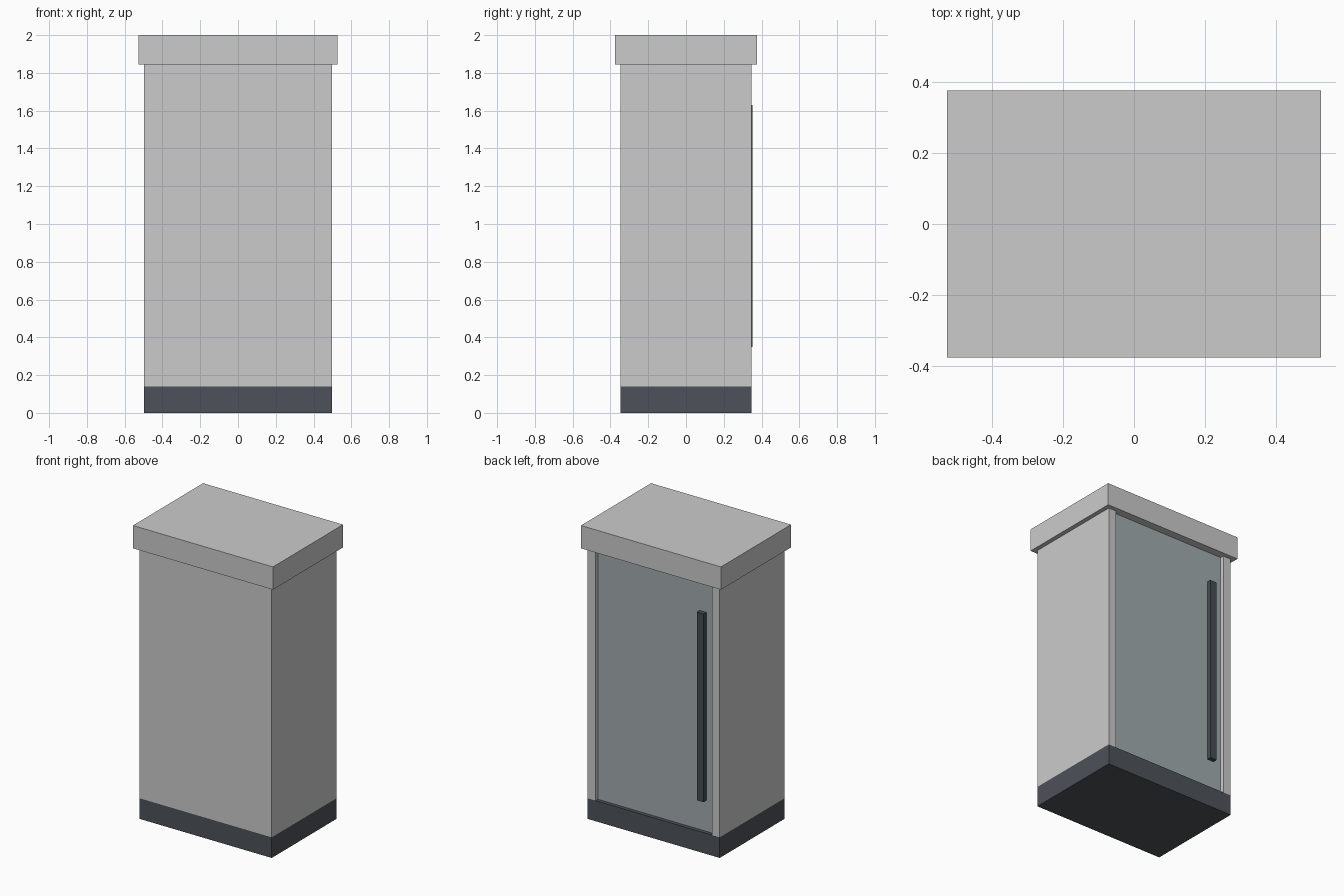
import bpy

if "Cube" in bpy.data.objects:
    bpy.data.objects.remove(bpy.data.objects["Cube"])


def material(name, rgb):
    m = bpy.data.materials.new(name)
    m.diffuse_color = (*rgb, 1)
    m.use_nodes = True
    m.node_tree.nodes["Principled BSDF"].inputs["Base Color"].default_value = m.diffuse_color
    return m


def box(name, x, y, z, mat=None):
    """Box from (min, max) ranges on each axis."""
    bpy.ops.mesh.primitive_cube_add(
        size=1, location=[(a + b) / 2 for a, b in (x, y, z)])
    ob = bpy.context.object
    ob.name = name
    ob.scale = [b - a for a, b in (x, y, z)]
    bpy.ops.object.transform_apply(location=False, rotation=False, scale=True)
    if mat:
        ob.data.materials.append(mat)
    return ob


dark = material("dark_plinth", (0.075, 0.085, 0.1))
glass = material("door_blue_grey", (0.36, 0.41, 0.43))
metal = material("handle_dark", (0.06, 0.075, 0.085))

W, D = 0.497, 0.347           # half width and half depth of the body
BASE, TOP = 0.14, 1.845       # body bottom and top
OPEN = 0.437                  # half width of the door opening
FACE = 0.322                  # recessed door face

# plinth and overhanging lid
box("plinth", (-W, W), (-D, D), (0, BASE), dark)
box("lid", (-0.527, 0.527), (-0.377, 0.377), (TOP, 2.0))

# closed front wall and the two side walls
box("front_wall", (-OPEN, OPEN), (-D, -D + 0.06), (BASE, TOP))
for side, s in (("left", -1), ("right", 1)):
    box(side + "_wall", sorted((s * OPEN, s * W)), (-D, D), (BASE, TOP))

# recessed door with its long bar handle
box("door", (-OPEN, OPEN), (FACE - 0.04, FACE), (BASE, TOP), glass)
box("door_handle", (-0.378, -0.328), (FACE, 0.352), (0.35, 1.63), metal)
